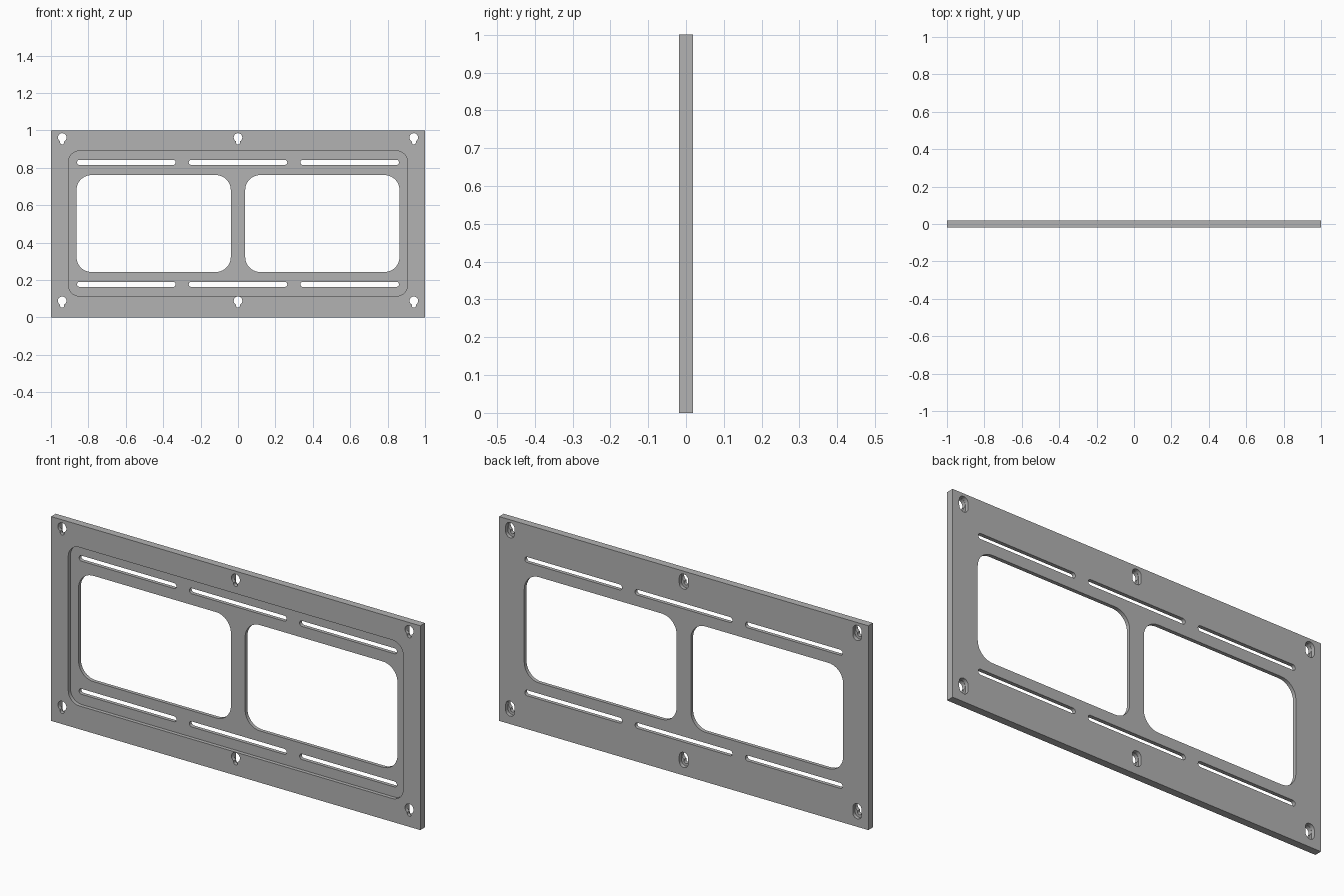
import bpy, bmesh, math
from mathutils import Vector

if "Cube" in bpy.data.objects:
    bpy.data.objects.remove(bpy.data.objects["Cube"], do_unlink=True)

HALF = 0.018      # half of the plate thickness
OUT = 0.05        # cutters reach this far past the plate

grey = bpy.data.materials.new("grey_metal")
grey.use_nodes = True
colour = (0.45, 0.45, 0.45, 1)
grey.diffuse_color = colour
grey.node_tree.nodes["Principled BSDF"].inputs["Base Color"].default_value = colour


def arc(cx, cz, r, start, end, steps):
    """Points along an arc, angles in degrees."""
    angles = [math.radians(start + (end - start) * i / steps) for i in range(steps + 1)]
    return [(cx + r * math.cos(a), cz + r * math.sin(a)) for a in angles]


def rounded_rect(cx, cz, w, h, r, steps=10):
    pts = []
    for i, (sx, sz) in enumerate([(1, 1), (-1, 1), (-1, -1), (1, -1)]):
        pts += arc(cx + sx * (w / 2 - r), cz + sz * (h / 2 - r), r, 90 * i, 90 * i + 90, steps)
    return pts


def capsule(cx, top, bottom, r):
    return arc(cx, top, r, 0, 180, 16) + arc(cx, bottom, r, 180, 360, 16)


def keyhole(cx, top, bottom, r, slot_r):
    open_angle = math.degrees(math.asin(slot_r / r))
    return (arc(cx, top, r, -90 + open_angle, 270 - open_angle, 24)
            + arc(cx, bottom, slot_r, 180, 360, 12))


def prism(name, outlines, y0, y1):
    """Extrude front-plane outlines from y0 to y1 into one object."""
    bm = bmesh.new()
    for outline in outlines:
        pts = []
        for p in outline:
            if not pts or (Vector(p) - Vector(pts[-1])).length > 1e-5:
                pts.append(p)
        if (Vector(pts[0]) - Vector(pts[-1])).length < 1e-5:
            pts.pop()
        face = bm.faces.new([bm.verts.new((x, y0, z)) for x, z in pts])
        new = bmesh.ops.extrude_face_region(bm, geom=[face])["geom"]
        bmesh.ops.translate(bm, vec=(0, y1 - y0, 0),
                            verts=[g for g in new if isinstance(g, bmesh.types.BMVert)])
    bmesh.ops.recalc_face_normals(bm, faces=bm.faces)
    mesh = bpy.data.meshes.new(name)
    bm.to_mesh(mesh)
    bm.free()
    mesh.materials.append(grey)
    ob = bpy.data.objects.new(name, mesh)
    bpy.context.collection.objects.link(ob)
    return ob


def cut(target, name, outlines, y0, y1):
    cutter = prism(name, outlines, y0, y1)
    cutter.hide_render = True
    mod = target.modifiers.new(name, 'BOOLEAN')
    mod.operation, mod.solver, mod.object = 'DIFFERENCE', 'EXACT', cutter
    bpy.ops.object.modifier_apply(modifier=name)
    bpy.data.objects.remove(cutter, do_unlink=True)


# Plate
plate = prism("mounting_plate", [[(-1, 0), (1, 0), (1, 1), (-1, 1)]], -HALF, HALF)
bpy.context.view_layer.objects.active = plate
plate.select_set(True)

# Shallow recess in the front
cut(plate, "front_recess", [rounded_rect(0, 0.502, 1.814, 0.776, 0.06)], -OUT, 0)

# Two windows and two rows of vent slots
openings = [rounded_rect(s * 0.451, 0.502, 0.825, 0.518, 0.08) for s in (-1, 1)]
openings += [rounded_rect(x, z, 0.527, 0.027, 0.013, 6)
             for x in (-0.597, 0, 0.597) for z in (0.177, 0.829)]
cut(plate, "windows_and_slots", openings, -OUT, OUT)

# Keyhole hangers with a wider pocket behind each
spots = [(x, z) for x in (-0.94, 0, 0.94) for z in (0.089, 0.962)]
cut(plate, "keyholes", [keyhole(x, z, z - 0.026, 0.023, 0.011) for x, z in spots], -OUT, OUT)
cut(plate, "keyhole_pockets", [capsule(x, z, z - 0.026, 0.024) for x, z in spots], 0, OUT)

bpy.ops.object.shade_smooth_by_angle(angle=math.radians(30))
